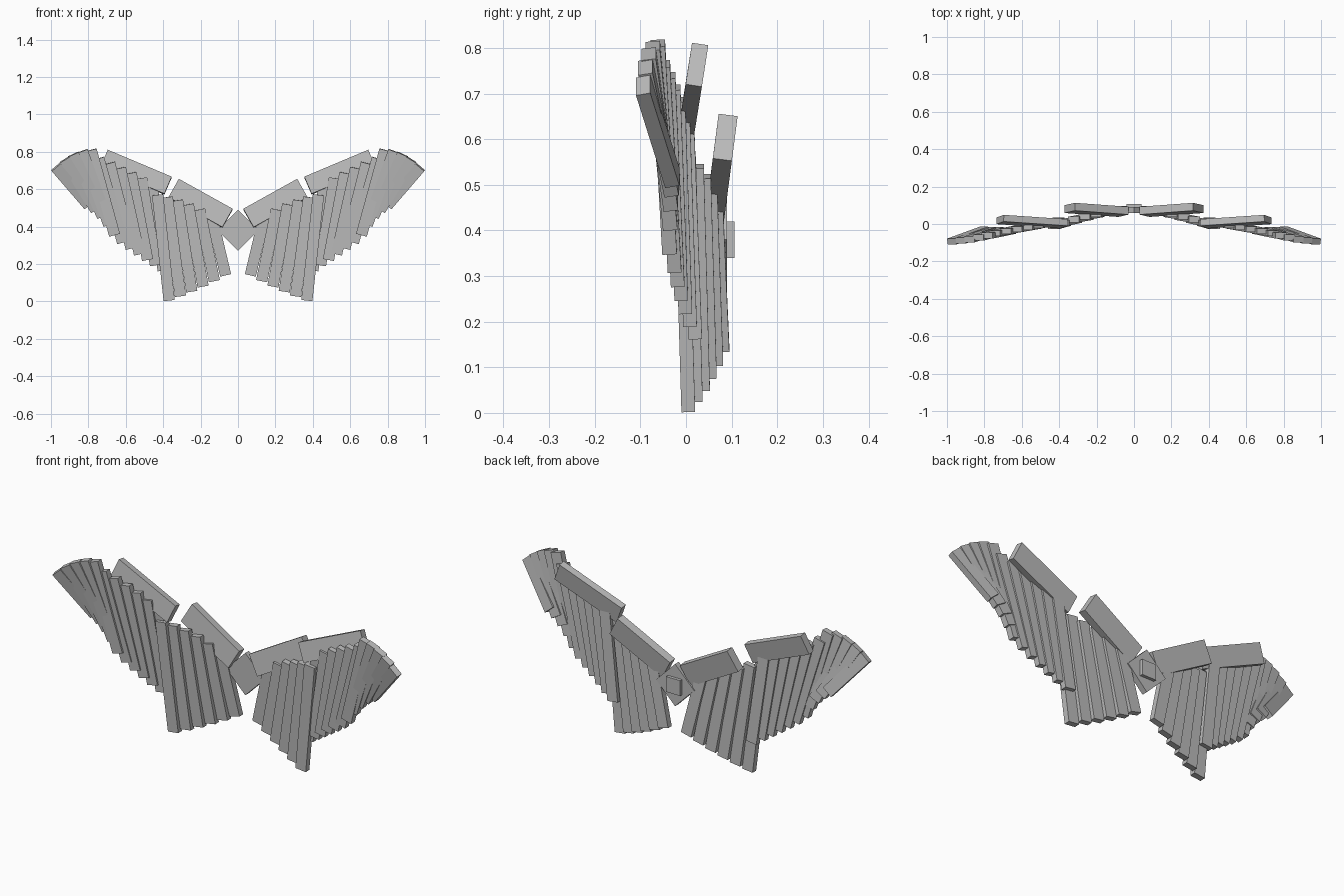
import bpy, bmesh
from mathutils import Vector, Matrix

if "Cube" in bpy.data.objects:
    bpy.data.objects.remove(bpy.data.objects["Cube"], do_unlink=True)

grey = bpy.data.materials.new("plain_grey")
grey.use_nodes = True
grey.diffuse_color = (0.5, 0.5, 0.5, 1)
grey.node_tree.nodes["Principled BSDF"].inputs["Base Color"].default_value = grey.diffuse_color


def beam(name, start, end, width, depth, facing=(0, 1, 0)):
    """Box running from start to end, its depth turned towards facing."""
    start, end = Vector(start), Vector(end)
    z = (end - start).normalized()
    y = Vector(facing)
    y = (y - z * y.dot(z)).normalized()
    x = y.cross(z)
    turn = Matrix((x, y, z)).transposed().to_4x4()
    size = Matrix.Diagonal((width, depth, (end - start).length, 1))
    bm = bmesh.new()
    bmesh.ops.create_cube(bm, size=1)
    bm.transform(Matrix.Translation((start + end) / 2) @ turn @ size)
    mesh = bpy.data.meshes.new(name)
    bm.to_mesh(mesh)
    bm.free()
    mesh.materials.append(grey)
    obj = bpy.data.objects.new(name, mesh)
    bpy.context.collection.objects.link(obj)
    return obj


def blend(a, b, c, t):
    """Smooth curve through a, b and c."""
    a, b, c = Vector(a), Vector(b), Vector(c)
    return a * (1 - t) * (1 - 2 * t) + b * 4 * t * (1 - t) + c * t * (2 * t - 1)


# Feather rows: name, count, width, depth, three roots and three tips, outermost first
rows = [
    ("inner_feather", 6, 0.06, 0.03,
     [(0.43, -0.012, 0.57), (0.295, 0.032, 0.53), (0.142, 0.066, 0.46)],
     [(0.368, 0.005, 0.005), (0.217, 0.045, 0.066), (0.066, 0.08, 0.14)]),
    ("middle_feather", 6, 0.06, 0.03,
     [(0.745, -0.05, 0.765), (0.6, -0.022, 0.7), (0.46, 0.003, 0.632)],
     [(0.617, -0.025, 0.315), (0.505, -0.006, 0.237), (0.4, 0.02, 0.165)]),
    ("outer_feather", 5, 0.06, 0.032,
     [(0.975, -0.094, 0.718), (0.88, -0.082, 0.787), (0.785, -0.062, 0.81)],
     [(0.8, -0.03, 0.515), (0.725, -0.033, 0.455), (0.66, -0.036, 0.355)]),
]

for side, sign in (("left", 1), ("right", -1)):
    def mirrored(p):
        return (p[0] * sign, p[1], p[2])

    for name, count, width, depth, roots, tips in rows:
        for i in range(count):
            t = i / (count - 1)
            beam(f"{side}_{name}_{i + 1}", mirrored(blend(*tips, t)),
                 mirrored(blend(*roots, t)), width, depth)

    # Wing arms behind the feather roots
    beam(side + "_inner_arm", mirrored((0.056, 0.065, 0.444)),
         mirrored((0.344, 0.086, 0.604)), 0.113, 0.042, (0, 1, -0.13))
    beam(side + "_outer_arm", mirrored((0.374, 0.001, 0.619)),
         mirrored((0.716, 0.024, 0.763)), 0.1, 0.036, (0, 1, -0.155))

# Diamond plate joining the wings, with a small mount on its back
beam("centre_plate", (-0.055, 0.075, 0.325), (0.055, 0.075, 0.435), 0.156, 0.03)
beam("back_mount", (0, 0.095, 0.34), (0, 0.095, 0.42), 0.08, 0.022)
